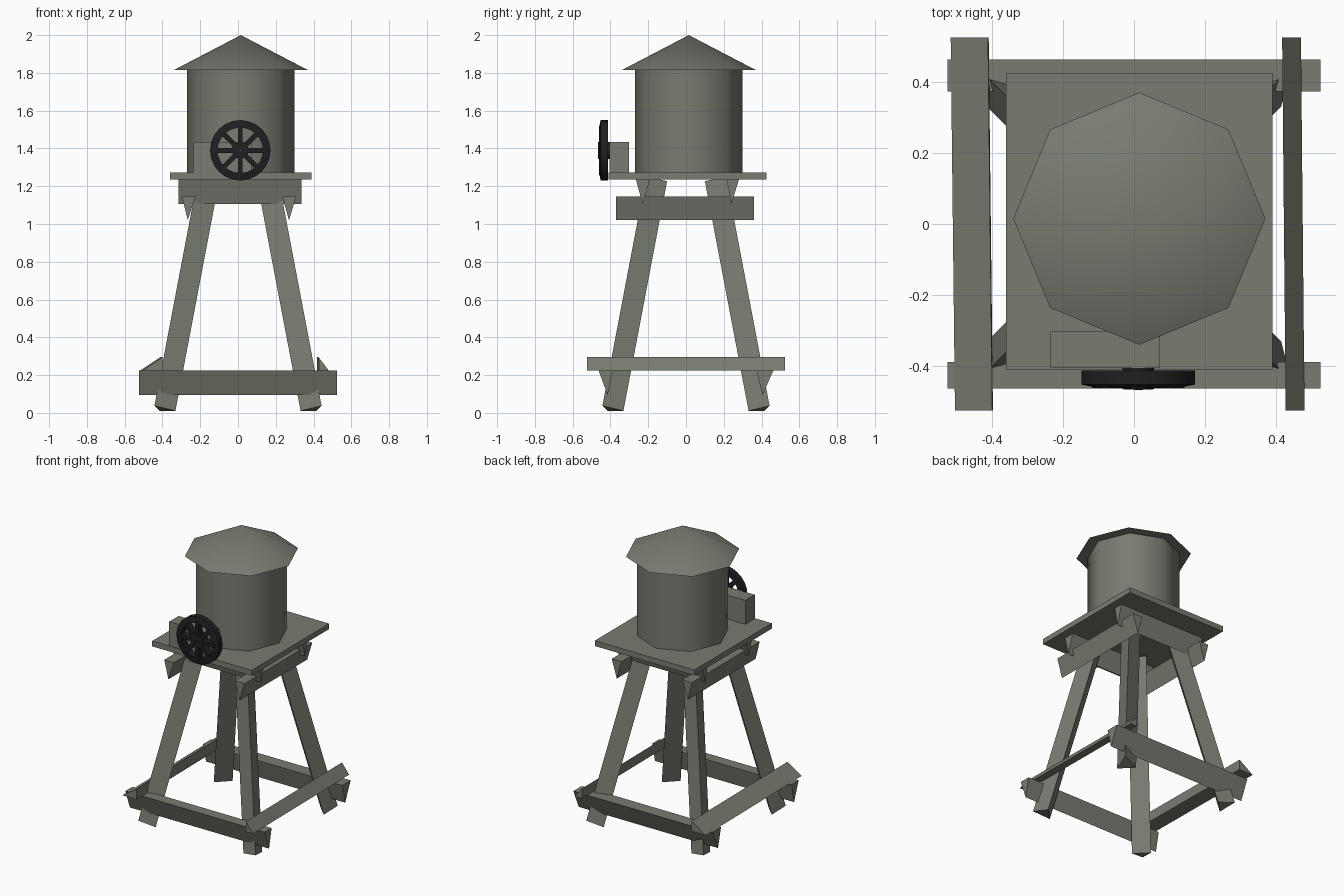
import bpy, bmesh
from math import pi, cos, sin, radians
from mathutils import Vector, Matrix

old = bpy.data.objects.get("Cube")
if old:
    bpy.data.objects.remove(old, do_unlink=True)


def material(name, rgb):
    m = bpy.data.materials.new(name)
    m.use_nodes = True
    col = (*rgb, 1)
    m.diffuse_color = col
    bsdf = next(n for n in m.node_tree.nodes if n.type == 'BSDF_PRINCIPLED')
    bsdf.inputs["Base Color"].default_value = col
    bsdf.inputs["Roughness"].default_value = 0.8
    return m


GREY = material("weathered grey", (0.19, 0.2, 0.165))
BLACK = material("wheel black", (0.014, 0.014, 0.016))


def finish(name, bm, mat, smooth=None):
    bmesh.ops.recalc_face_normals(bm, faces=bm.faces)
    me = bpy.data.meshes.new(name)
    bm.to_mesh(me)
    bm.free()
    me.materials.append(mat)
    ob = bpy.data.objects.new(name, me)
    bpy.context.collection.objects.link(ob)
    if smooth:
        bpy.ops.object.select_all(action='DESELECT')
        ob.select_set(True)
        bpy.context.view_layer.objects.active = ob
        bpy.ops.object.shade_smooth_by_angle(angle=radians(smooth))
    return ob


def add_box(bm, lo, hi, turn=Matrix()):
    lo, hi = Vector(lo), Vector(hi)
    scale = Matrix.Diagonal((*(hi - lo), 1))
    bmesh.ops.create_cube(bm, size=1, matrix=turn @ Matrix.Translation((lo + hi) / 2) @ scale)


def box(name, lo, hi):
    bm = bmesh.new()
    add_box(bm, lo, hi)
    return finish(name, bm, GREY)


def prism(name, ring_a, ring_b):
    """Solid between two matching end sections."""
    bm = bmesh.new()
    a, b = [[bm.verts.new(p) for p in ring] for ring in (ring_a, ring_b)]
    n = len(a)
    bm.faces.new(a)
    bm.faces.new(b)
    for i in range(n):
        j = (i + 1) % n
        bm.faces.new((a[i], a[j], b[j], b[i]))
    return finish(name, bm, GREY)


def beam_x(name, section, x0, x1):
    return prism(name, *[[(x, y, z) for y, z in section] for x in (x0, x1)])


def beam_y(name, section, y0, y1, skew=0.0):
    return prism(name, *[[(x + s, y, z) for x, z in section]
                         for y, s in ((y0, skew), (y1, -skew))])


def cone(name, r_low, r_top, z0, z1, smooth):
    bm = bmesh.new()
    bmesh.ops.create_cone(bm, cap_ends=True, segments=8, radius1=r_low, radius2=r_top,
                          depth=z1 - z0,
                          matrix=Matrix.Translation((0.015, 0.015, (z0 + z1) / 2)))
    bmesh.ops.remove_doubles(bm, verts=bm.verts, dist=1e-5)
    return finish(name, bm, GREY, smooth)


# Tank, roof and platform
cone("tank", 0.285, 0.285, 1.27, 1.82, 50)
cone("roof", 0.355, 0.0, 1.815, 2.0, 50)
box("platform", (-0.36, -0.41, 1.235), (0.39, 0.425, 1.272))

# Splayed three-sided legs, one corner pointing outward
for sx, side in ((-1, "right"), (1, "left")):
    for sy, end in ((-1, "front"), (1, "back")):
        low = Vector((sx * 0.396, sy * 0.396, 0.02))
        top = Vector((sx * 0.165, sy * 0.165, 1.235))
        axis = (top - low).normalized()
        out = Vector((sx, sy, 0))
        out = (out - axis * out.dot(axis)).normalized()
        across = axis.cross(out)
        tri = [(out * cos(t) + across * sin(t)) * 0.068
               for t in (0, 2 * pi / 3, 4 * pi / 3)]
        prism(f"leg_{end}_{side}", [low + v for v in tri], [top + v for v in tri])

# Upper beams under the platform
beam_x("upper_beam_front", [(-0.265, 1.235), (-0.19, 1.235), (-0.23, 1.105)], -0.315, 0.335)
beam_x("upper_beam_back", [(0.215, 1.235), (0.28, 1.235), (0.24, 1.105)], -0.315, 0.335)
beam_y("upper_beam_right", [(-0.297, 1.145), (-0.225, 1.145), (-0.266, 1.02)], -0.37, 0.36)
beam_y("upper_beam_left", [(0.235, 1.145), (0.308, 1.145), (0.27, 1.02)], -0.37, 0.36)

# Lower braces around the feet
beam_x("lower_beam_front", [(-0.463, 0.225), (-0.388, 0.225), (-0.415, 0.095)], -0.525, 0.525)
beam_x("lower_beam_back", [(0.463, 0.225), (0.373, 0.225), (0.405, 0.095)], -0.525, 0.525)
beam_y("lower_beam_right", [(-0.51, 0.225), (-0.405, 0.295), (-0.403, 0.225)],
       -0.525, 0.525, 0.006)
beam_y("lower_beam_left", [(0.475, 0.225), (0.422, 0.295), (0.424, 0.225)],
       -0.525, 0.525, 0.005)

# Pump box
box("pump_box", (-0.235, -0.405, 1.27), (0.072, -0.303, 1.435))

# Spoked wheel: rim and hub are lathed, spokes are bars
bm = bmesh.new()
place = Matrix.Translation((0.012, 0, 1.39))
SEG = 24


def lathe(profile):
    rings = [[bm.verts.new(place @ Vector((r * cos(2 * pi * i / SEG), y, r * sin(2 * pi * i / SEG))))
              for i in range(SEG)] for r, y in profile]
    for k, ring in enumerate(rings):
        nxt = rings[(k + 1) % len(rings)]
        for i in range(SEG):
            j = (i + 1) % SEG
            bm.faces.new((ring[i], ring[j], nxt[j], nxt[i]))


lathe([(0.16, -0.412), (0.16, -0.452), (0.12, -0.46), (0.12, -0.412)])
lathe([(0.045, -0.405), (0.045, -0.465), (0.004, -0.467), (0.004, -0.405)])
for i in range(8):
    turn = place @ Matrix.Rotation(i * pi / 4, 4, 'Y')
    add_box(bm, (-0.013, -0.461, 0.03), (0.013, -0.418, 0.13), turn)
finish("spoked_wheel", bm, BLACK, 30)
